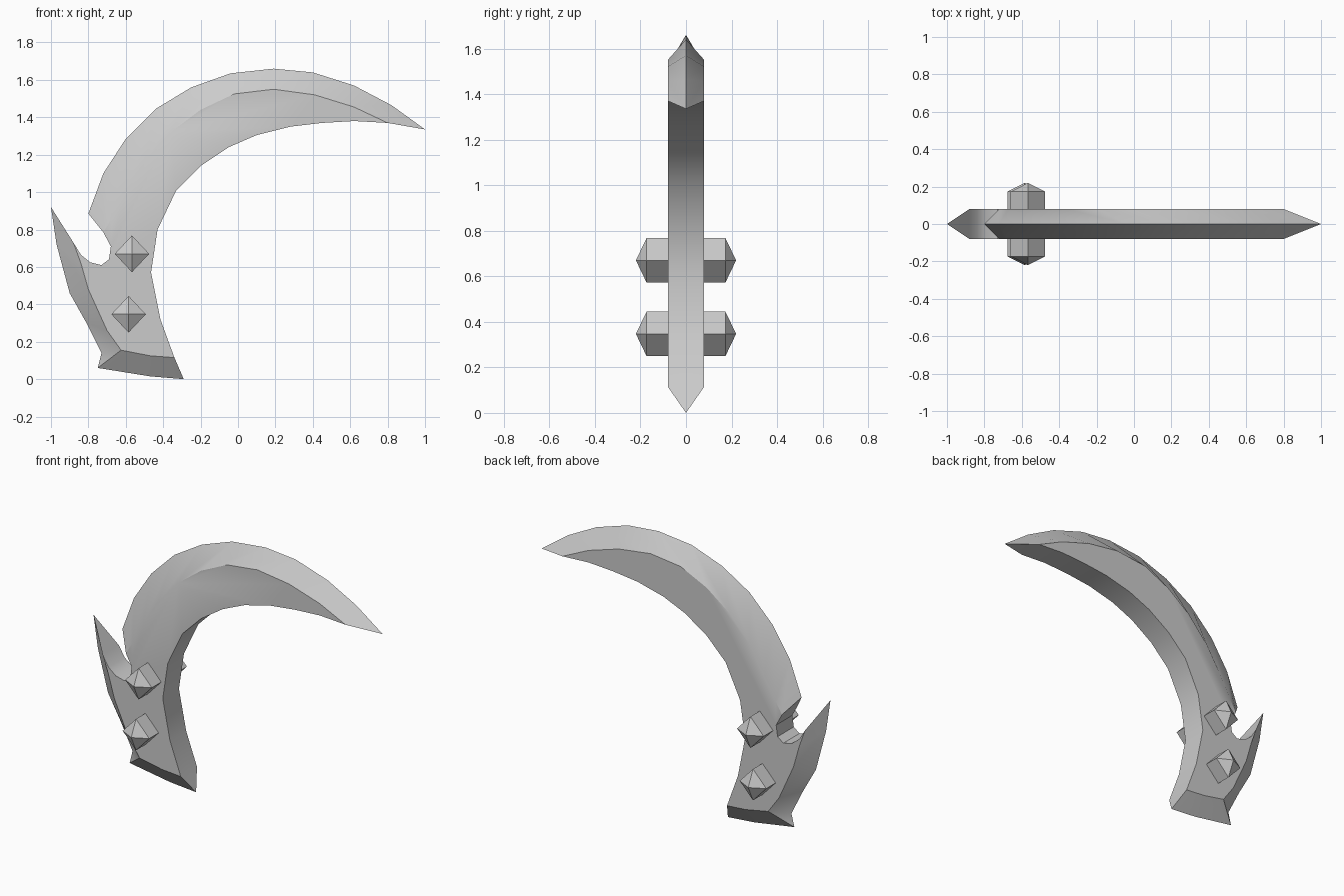
import bpy, bmesh

if "Cube" in bpy.data.objects:
    bpy.data.objects.remove(bpy.data.objects["Cube"])

HALF = 0.08  # half thickness of the flat plate


def finish(bm, name, smooth):
    bmesh.ops.recalc_face_normals(bm, faces=bm.faces[:])
    me = bpy.data.meshes.new(name)
    bm.to_mesh(me)
    bm.free()
    ob = bpy.data.objects.new(name, me)
    bpy.context.collection.objects.link(ob)
    bpy.ops.object.select_all(action='DESELECT')
    ob.select_set(True)
    bpy.context.view_layer.objects.active = ob
    if smooth:
        bpy.ops.object.shade_smooth_by_angle(angle=0.52)
    return ob


# Flat-face outline (x, z), optionally followed by its sharp rim point at y = 0
outline = [
    # sharpened outer edge of the blade
    (-.72, .785), (-.72, .785, -.80, .885), (-.675, .86, -.72, 1.10),
    (-.60, 1.0, -.60, 1.285), (-.50, 1.16, -.44, 1.445), (-.36, 1.32, -.25, 1.56),
    (-.20, 1.44, -.04, 1.635), (-.02, 1.525, .19, 1.66), (.19, 1.55, .40, 1.64),
    (.41, 1.52, .62, 1.57), (.62, 1.455, .82, 1.465), (.80, 1.37, 1.0, 1.335),
    # blunt inner edge
    (.80, 1.37), (.62, 1.38), (.45, 1.37), (.28, 1.35), (.10, 1.305), (-.05, 1.24),
    (-.20, 1.14), (-.33, 1.01), (-.43, .80), (-.465, .57), (-.415, .32), (-.34, .115),
    # sharpened bottom
    (-.34, .115, -.29, 0), (-.47, .125, -.47, .015), (-.625, .155, -.75, .06),
    # sharpened side spike
    (-.625, .155, -.73, .14), (-.70, .26, -.81, .30), (-.80, .48, -.90, .46),
    (-.84, .62, -.97, .72), (-.88, .73, -1.0, .92),
    # blunt notch
    (-.88, .73), (-.84, .665), (-.79, .625), (-.73, .61), (-.69, .64), (-.68, .71),
]

bm = bmesh.new()
cache = {}


def vert(x, y, z):
    if (x, y, z) not in cache:
        cache[x, y, z] = bm.verts.new((x, y, z))
    return cache[x, y, z]


def face(verts):
    verts = list(dict.fromkeys(verts))
    if len(verts) > 2:
        bm.faces.new(verts)


# Blade: two flat sides joined by bevels and walls meeting at y = 0
for y in (-HALF, HALF):
    flat = [vert(p[0], y, p[1]) for p in outline]
    rim = [vert(p[-2], 0, p[-1]) for p in outline]
    face(flat)
    for i in range(len(outline)):
        face([flat[i - 1], flat[i], rim[i], rim[i - 1]])
finish(bm, "curved_blade", True)

# Studs: diamond prisms with pyramid caps, mirrored to the back
for n, (cx, cz) in enumerate([(-.567, .67), (-.585, .347)]):
    bm = bmesh.new()
    rings = [[bm.verts.new((cx + dx, y, cz + dz))
              for dx, dz in ((.092, 0), (0, .098), (-.092, 0), (0, -.098))]
             for y in (-HALF + .005, -.173)]
    tip = bm.verts.new((cx, -.22, cz))
    bm.faces.new(rings[0])
    for i in range(4):
        bm.faces.new([rings[0][i - 1], rings[0][i], rings[1][i], rings[1][i - 1]])
        bm.faces.new([rings[1][i - 1], rings[1][i], tip])
    ob = finish(bm, f"stud_{n + 1}", False)
    mirror = ob.modifiers.new("front_back", 'MIRROR')
    mirror.use_axis = (False, True, False)
